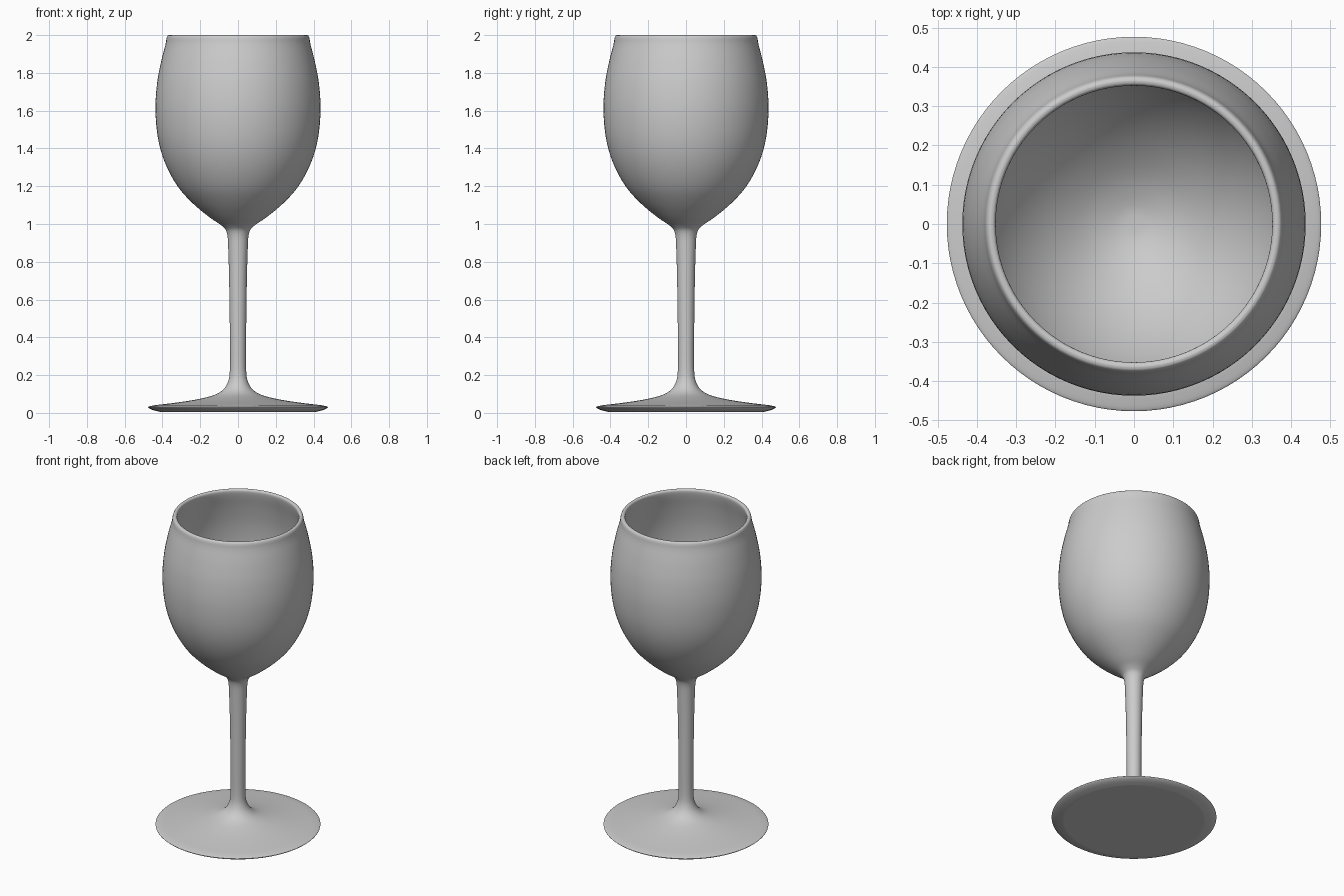
import bpy
import bmesh
import math
from mathutils import Vector

cube = bpy.data.objects.get("Cube")
if cube:
    bpy.data.objects.remove(cube, do_unlink=True)

SEGMENTS = 96

glass = bpy.data.materials.new("pale grey glass")
glass.use_nodes = True
colour = (0.6, 0.6, 0.6, 1)
glass.diffuse_color = colour
glass.node_tree.nodes["Principled BSDF"].inputs["Base Color"].default_value = colour


def smooth_profile(points, steps=4):
    """Catmull-Rom curve through (radius, height) points."""
    p = [Vector((r, 0, z)) for r, z in points]
    p = [p[0]] + p + [p[-1]]
    out = []
    for a, b, c, d in zip(p, p[1:], p[2:], p[3:]):
        for i in range(steps):
            t = i / steps
            out.append(0.5 * (2 * b + (c - a) * t + (2 * a - 5 * b + 4 * c - d) * t ** 2
                              + (3 * b - a - 3 * c + d) * t ** 3))
    return out + [p[-1]]


def lathe(name, profile):
    """Spin a profile about z into a smooth solid."""
    bm = bmesh.new()
    verts = [bm.verts.new((max(v.x, 0), 0, v.z)) for v in profile]
    edges = [bm.edges.new(pair) for pair in zip(verts, verts[1:])]
    bmesh.ops.spin(bm, geom=verts + edges, cent=(0, 0, 0), axis=(0, 0, 1),
                   angle=math.tau, steps=SEGMENTS, use_merge=True)
    bmesh.ops.remove_doubles(bm, verts=bm.verts, dist=0.0002)
    bmesh.ops.recalc_face_normals(bm, faces=bm.faces)
    mesh = bpy.data.meshes.new(name)
    bm.to_mesh(mesh)
    bm.free()
    obj = bpy.data.objects.new(name, mesh)
    bpy.context.collection.objects.link(obj)
    mesh.materials.append(glass)
    bpy.ops.object.select_all(action="DESELECT")
    obj.select_set(True)
    bpy.context.view_layer.objects.active = obj
    bpy.ops.object.shade_smooth_by_angle(angle=math.radians(40))
    return obj


# Flat underside, then the bevelled edge of the foot
underside = [Vector((0, 0, 0.005)), Vector((0.40, 0, 0.005))]
foot_edge = smooth_profile([(0.41, 0.005), (0.45, 0.015), (0.474, 0.027),
                            (0.472, 0.034), (0.44, 0.041)])

# Foot top sweeping up into the stem, then out into the bowl and over the rim
outside = smooth_profile([
    (0.44, 0.041), (0.33, 0.054), (0.22, 0.071), (0.13, 0.093), (0.08, 0.122),
    (0.053, 0.165), (0.043, 0.23), (0.043, 0.4), (0.046, 0.65), (0.051, 0.85),
    (0.058, 0.95), (0.085, 0.99), (0.15, 1.035), (0.24, 1.11), (0.32, 1.2),
    (0.385, 1.32), (0.423, 1.45), (0.437, 1.6), (0.429, 1.74), (0.407, 1.86),
    (0.384, 1.95), (0.378, 1.985), (0.372, 1.997), (0.364, 2.0)])

# Inner wall of the bowl, from rim to centre
inside = smooth_profile([
    (0.364, 2.0), (0.356, 1.997), (0.352, 1.985), (0.358, 1.95), (0.381, 1.86),
    (0.403, 1.74), (0.411, 1.6), (0.398, 1.45), (0.361, 1.33), (0.298, 1.22),
    (0.22, 1.13), (0.13, 1.06), (0.05, 1.025), (0, 1.02)])

lathe("wine_glass", underside + foot_edge + outside[1:] + inside[1:])
